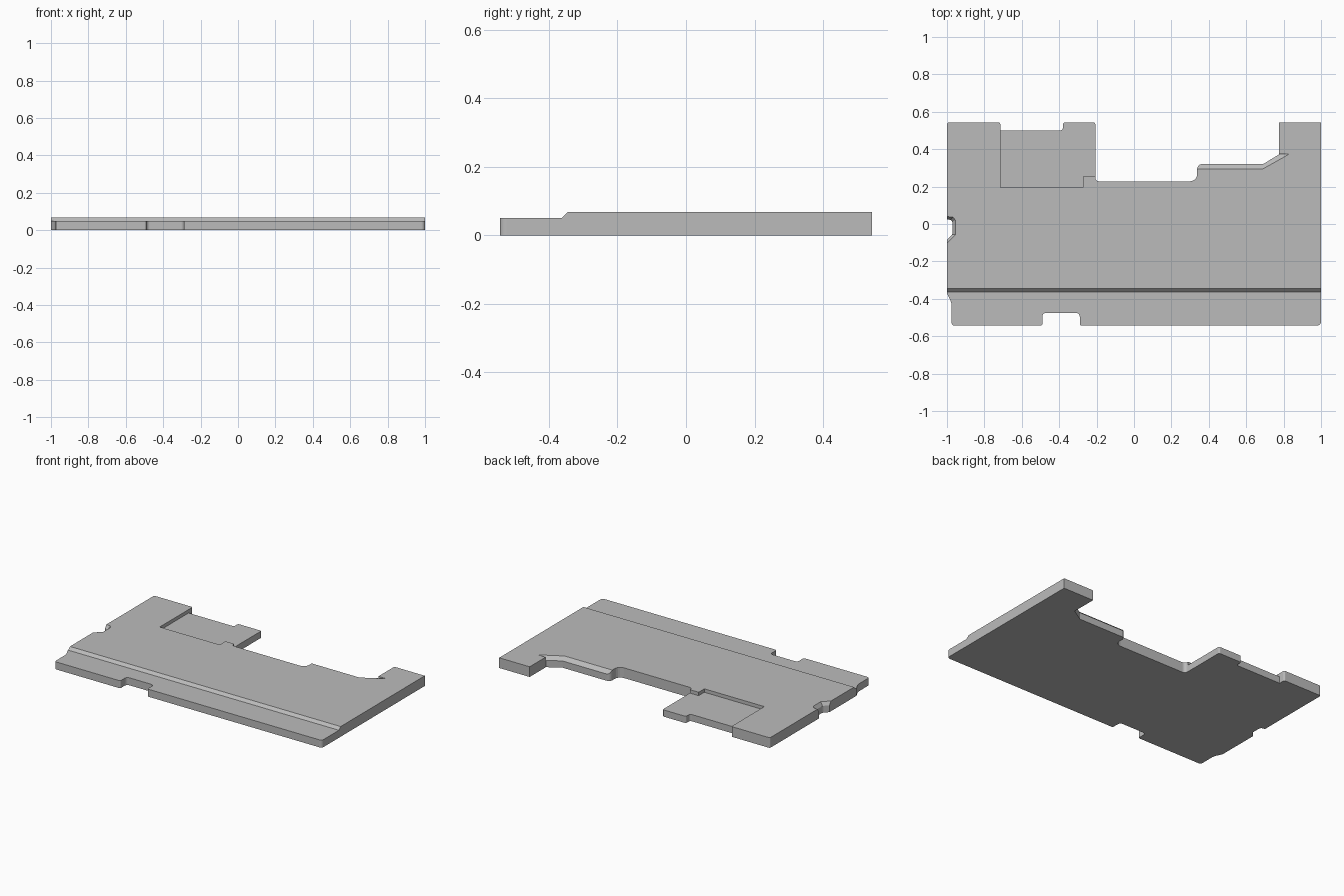
import bpy, bmesh
from mathutils import Vector

default_cube = bpy.data.objects.get("Cube")
if default_cube:
    bpy.data.objects.remove(default_cube, do_unlink=True)

TOP = 0.068      # full plate height
LOW = 0.045      # floor of the recess and foot of the bevels
STEP = 0.05      # height of the front strip
HALF = 0.543     # half depth of the plate

grey = bpy.data.materials.new("plain grey")
grey.use_nodes = True
colour = (0.5, 0.5, 0.5, 1)
grey.diffuse_color = colour
grey.node_tree.nodes["Principled BSDF"].inputs["Base Color"].default_value = colour


def rounded(corners, segments=5):
    """Turn (x, y, radius) corners into a loop with rounded corners."""
    loop = []
    for i, (x, y, radius) in enumerate(corners):
        here = Vector((x, y))
        if radius == 0:
            loop.append(here)
            continue
        before = Vector(corners[i - 1][:2])
        after = Vector(corners[(i + 1) % len(corners)][:2])
        start = here + (before - here).normalized() * radius
        end = here + (after - here).normalized() * radius
        for s in range(segments + 1):
            t = s / segments
            # Pull the control point inward for a nearly circular arc
            w = 0.7071 * 2 * t * (1 - t)
            total = (1 - t) ** 2 + w + t ** 2
            loop.append((start * (1 - t) ** 2 + here * w + end * t ** 2) / total)
    return loop


def loft(name, lower, upper, to_point_low, to_point_high):
    """Solid between two loops that have the same number of points."""
    bm = bmesh.new()
    a = [bm.verts.new(to_point_low(p)) for p in lower]
    b = [bm.verts.new(to_point_high(p)) for p in upper]
    bm.faces.new(a[::-1])
    bm.faces.new(b)
    for i in range(len(a)):
        j = (i + 1) % len(a)
        bm.faces.new((a[i], a[j], b[j], b[i]))
    bmesh.ops.recalc_face_normals(bm, faces=bm.faces)
    mesh = bpy.data.meshes.new(name)
    bm.to_mesh(mesh)
    bm.free()
    mesh.materials.append(grey)
    obj = bpy.data.objects.new(name, mesh)
    bpy.context.collection.objects.link(obj)
    return obj


def upright(name, lower, upper, z0, z1):
    return loft(name, lower, upper,
                lambda p: (p[0], p[1], z0), lambda p: (p[0], p[1], z1))


def bevel_cutter(name, lower, upper):
    """Sloped cutter from LOW to TOP, carried on a little above the plate."""
    above = TOP + 0.01
    k = (above - LOW) / (TOP - LOW)
    raised = [Vector(p) + (Vector(q) - Vector(p)) * k for p, q in zip(lower, upper)]
    return upright(name, lower, raised, LOW, above)


def cut(target, cutter):
    cutter.hide_render = True
    modifier = target.modifiers.new(cutter.name, "BOOLEAN")
    modifier.operation = "DIFFERENCE"
    modifier.solver = "EXACT"
    modifier.object = cutter
    bpy.context.view_layer.objects.active = target
    bpy.ops.object.modifier_apply(modifier=modifier.name)
    bpy.data.objects.remove(cutter, do_unlink=True)


# Plate outline, with notches on the front, back and right side
outline = rounded([
    (-0.975, -HALF, 0.015), (-0.49, -HALF, 0.01), (-0.49, -0.475, 0.02),
    (-0.29, -0.475, 0.02), (-0.29, -HALF, 0.01), (1, -HALF, 0.02),
    (1, HALF, 0), (0.775, HALF, 0), (0.775, 0.372, 0), (0.69, 0.32, 0),
    (0.338, 0.32, 0.025), (0.338, 0.228, 0.04), (-0.207, 0.228, 0.02),
    (-0.207, HALF, 0.01), (-0.38, HALF, 0.01), (-0.38, 0.5, 0.015),
    (-0.715, 0.5, 0), (-0.715, HALF, 0.01), (-1, HALF, 0.01),
    (-1, 0.025, 0), (-0.97, 0.02, 0.015), (-0.97, -0.055, 0.01),
    (-1, -0.085, 0), (-1, -0.37, 0), (-0.975, -0.42, 0.02)])
plate = upright("plate", outline, outline, 0, TOP)

# Lower front strip with a sloped riser
profile = [(-0.7, STEP), (-0.363, STEP), (-0.345, TOP), (-0.335, TOP + 0.01), (-0.7, TOP + 0.01)]
cut(plate, loft("front_step_cutter", profile, profile,
                lambda p: (-1.1, p[0], p[1]), lambda p: (1.1, p[0], p[1])))

# Sunken back tongue
recess = [(-0.715, 0.195), (-0.272, 0.195), (-0.272, 0.255),
          (-0.15, 0.255), (-0.15, 0.6), (-0.715, 0.6)]
cut(plate, upright("recess_cutter", recess, recess, LOW, TOP + 0.02))

# Bevel along the back edge
cut(plate, bevel_cutter(
    "back_bevel_cutter",
    [(0.3, 0.32), (0.69, 0.32), (0.78, 0.375), (0.3, 0.375)],
    [(0.3, 0.295), (0.69, 0.295), (0.83, 0.375), (0.3, 0.375)]))

# Bevel around the side notch
cut(plate, bevel_cutter(
    "notch_bevel_cutter",
    [(-1.03, -0.115), (-0.97, -0.055), (-0.97, 0.015), (-0.98, 0.024), (-1.03, 0.028)],
    [(-1.03, -0.13), (-0.955, -0.058), (-0.955, 0.02), (-0.968, 0.037), (-1.03, 0.042)]))
